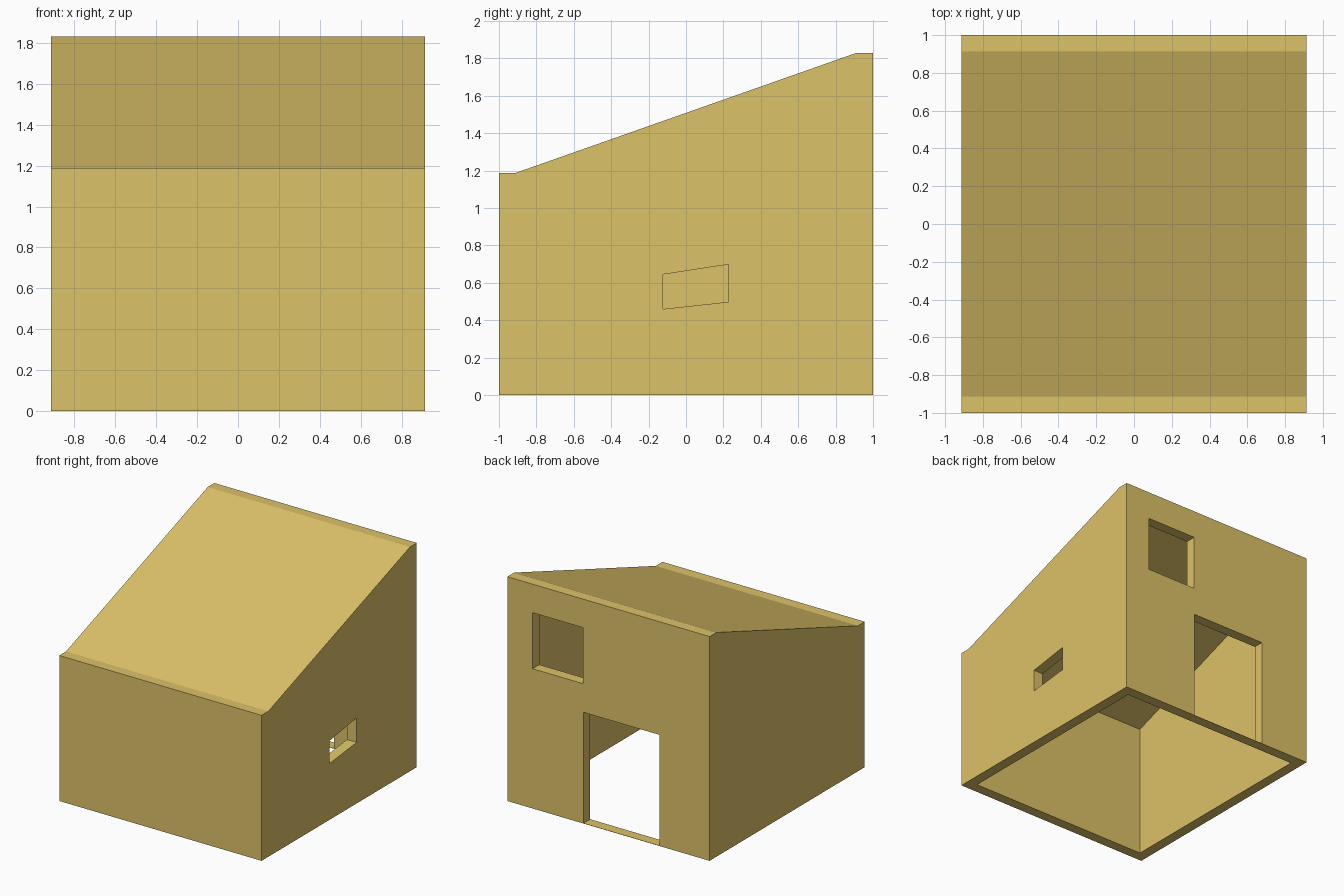
import bpy
import bmesh

if "Cube" in bpy.data.objects:
    bpy.data.objects.remove(bpy.data.objects["Cube"])

W = 0.913          # half width
T = 0.087          # wall thickness
Y_IN = 1 - T       # inner face of front and back walls
LOW, HIGH = 1.187, 1.83
ROOF = 0.078       # vertical roof thickness


def prism(name, profile, x0, x1):
    """Extrude a (y, z) profile along x."""
    bm = bmesh.new()
    face = bm.faces.new([bm.verts.new((x0, y, z)) for y, z in profile])
    ext = bmesh.ops.extrude_face_region(bm, geom=[face])
    verts = [v for v in ext["geom"] if isinstance(v, bmesh.types.BMVert)]
    bmesh.ops.translate(bm, verts=verts, vec=(x1 - x0, 0, 0))
    bmesh.ops.recalc_face_normals(bm, faces=bm.faces)
    mesh = bpy.data.meshes.new(name)
    bm.to_mesh(mesh)
    bm.free()
    obj = bpy.data.objects.new(name, mesh)
    bpy.context.collection.objects.link(obj)
    return obj


def rect(y0, y1, z0, z1):
    return [(y0, z0), (y1, z0), (y1, z1), (y0, z1)]


def cut(target, cutter):
    """Subtract the cutter, then remove it."""
    cutter.hide_render = True
    mod = target.modifiers.new(cutter.name, 'BOOLEAN')
    mod.operation = 'DIFFERENCE'
    mod.solver = 'EXACT'
    mod.object = cutter
    bpy.context.view_layer.objects.active = target
    bpy.ops.object.modifier_apply(modifier=mod.name)
    bpy.data.objects.remove(cutter)


# Shell with a lean-to roof between flat wall tops
shell = prism("cabin_shell", [(-1, 0), (1, 0), (1, HIGH), (Y_IN, HIGH),
                              (-Y_IN, LOW), (-1, LOW)], -W, W)

# Hollow interior, open at the bottom
cut(shell, prism("interior", [(-Y_IN, -0.2), (Y_IN, -0.2), (Y_IN, HIGH - ROOF),
                              (-Y_IN, LOW - ROOF)], -W + T, W - T))

# Back doorway, leaving a paper-thin sill
cut(shell, prism("doorway", rect(0.8, 1.1, 0.002, 0.907), -0.46, 0.225))

# Back window
cut(shell, prism("back_window", rect(0.8, 1.1, 1.14, 1.597), 0.228, 0.685))

# Slanted window in the right wall
cut(shell, prism("side_window", [(-0.122, 0.46), (0.226, 0.498),
                                 (0.226, 0.698), (-0.122, 0.645)], 0.7, 1.0))

mat = bpy.data.materials.new("plaster")
mat.diffuse_color = (0.72, 0.54, 0.14, 1)
mat.use_nodes = True
mat.node_tree.nodes["Principled BSDF"].inputs["Base Color"].default_value = mat.diffuse_color
shell.data.materials.append(mat)
